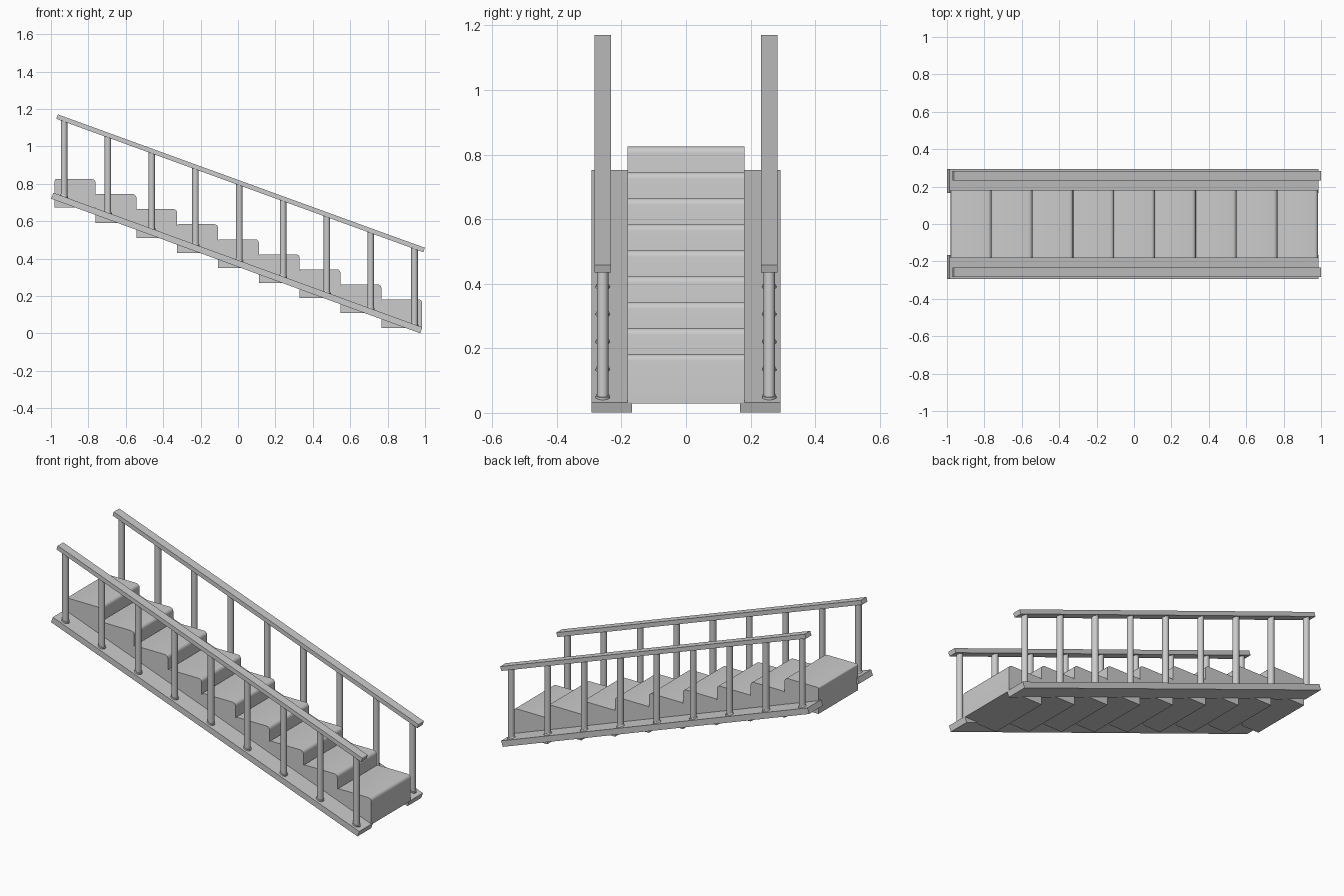
import bpy, bmesh, math
from mathutils import Vector, Matrix

if "Cube" in bpy.data.objects:
    bpy.data.objects.remove(bpy.data.objects["Cube"])

SLOPE = -0.365
TILT = math.atan(-SLOPE)


def add_object(name, bm, smooth=False):
    bmesh.ops.recalc_face_normals(bm, faces=bm.faces)
    mesh = bpy.data.meshes.new(name)
    bm.to_mesh(mesh)
    bm.free()
    obj = bpy.data.objects.new(name, mesh)
    bpy.context.collection.objects.link(obj)
    if smooth:
        bpy.ops.object.select_all(action='DESELECT')
        bpy.context.view_layer.objects.active = obj
        obj.select_set(True)
        bpy.ops.object.shade_smooth_by_angle(angle=math.radians(40))
    return obj


def sloped_bar(name, start, end, y, width, thick):
    a, b = Vector((start[0], y, start[1])), Vector((end[0], y, end[1]))
    d = b - a
    bm = bmesh.new()
    m = (Matrix.Translation((a + b) / 2)
         @ Matrix.Rotation(math.atan2(-d.z, d.x), 4, 'Y')
         @ Matrix.Diagonal((d.length, width, thick, 1)))
    bmesh.ops.create_cube(bm, size=1, matrix=m)
    return add_object(name, bm)


def corner(cx, cz, r, a0, a1, n=5):
    angles = [math.radians(a0 + (a1 - a0) * i / n) for i in range(n + 1)]
    return [(cx + r * math.cos(t), cz + r * math.sin(t)) for t in angles]


def step(name, x0, x1, z0, z1, half):
    # side profile with rounded nosing, extruded across the stair
    rn, rb = 0.02, 0.008
    profile = [(x0, z0), (x1, z0)]
    profile += corner(x1 - rn, z1 - rn, rn, 0, 90)
    profile += corner(x0 + rb, z1 - rb, rb, 90, 180, 3)
    bm = bmesh.new()
    face = bm.faces.new([bm.verts.new((x, -half, z)) for x, z in profile])
    ext = bmesh.ops.extrude_face_region(bm, geom=[face])
    verts = [g for g in ext['geom'] if isinstance(g, bmesh.types.BMVert)]
    bmesh.ops.translate(bm, verts=verts, vec=(0, 2 * half, 0))
    return add_object(name, bm, True)


def baluster(name, x, y):
    zb = 0.0165 + (x - 0.98) * SLOPE + 0.01
    zt = 0.446 + (x - 0.993) * SLOPE
    bm = bmesh.new()
    bmesh.ops.create_cone(bm, cap_ends=True, segments=24, radius1=0.0175,
                          radius2=0.0175, depth=zt - zb,
                          matrix=Matrix.Translation((x, y, (zb + zt) / 2)))
    # collar lying on the sloped board
    bmesh.ops.create_cone(bm, cap_ends=True, segments=24, radius1=0.023,
                          radius2=0.021, depth=0.014,
                          matrix=Matrix.Translation((x, y, zb + 0.008))
                          @ Matrix.Rotation(TILT, 4, 'Y'))
    return add_object(name, bm, True)


# Treads, descending towards +x
for i in range(9):
    x0 = -0.98 + 0.2183 * i
    top = 0.825 - 0.0804 * i
    step(f"step_{i + 1}", x0, x0 + 0.2183, top - 0.153, top, 0.181)

# Side boards, handrails and balusters on both sides
for side, s in (("front", -1), ("back", 1)):
    sloped_bar(f"{side}_side_board", (-0.993, 0.736), (0.98, 0.0165), s * 0.23, 0.126, 0.034)
    sloped_bar(f"{side}_handrail", (-0.967, 1.159), (0.995, 0.446), s * 0.258, 0.05, 0.025)
    for i in range(9):
        baluster(f"{side}_baluster_{i + 1}", -0.93 + 0.2342 * i, s * 0.258)
